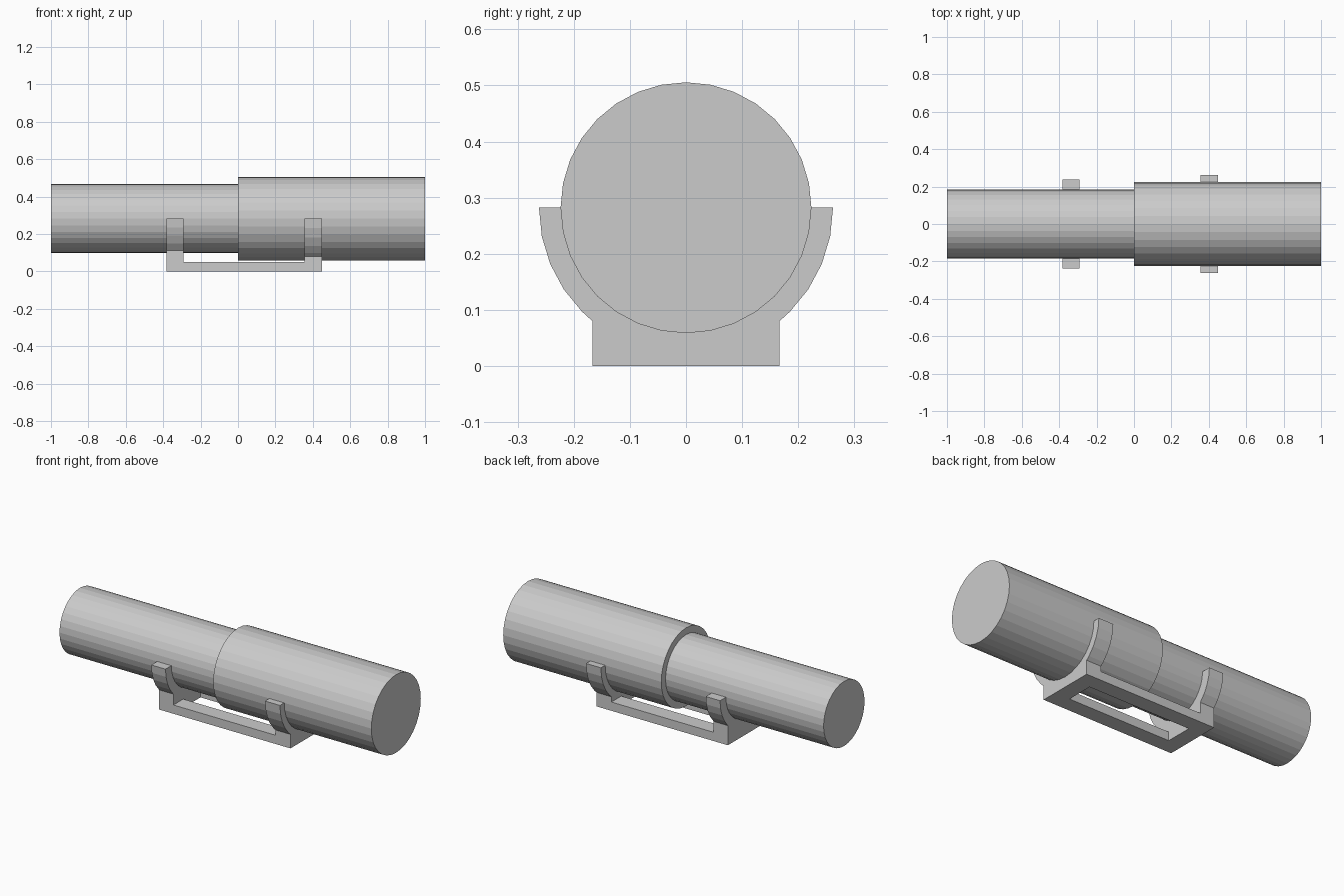
import bpy, bmesh, math
from mathutils import Vector

if "Cube" in bpy.data.objects:
    bpy.data.objects.remove(bpy.data.objects["Cube"])

AXIS_Z = 0.282       # height of the tube axis
HALF_W = 0.167       # half width of the stand
STEP = math.pi / 16  # 32-sided round parts

grey = bpy.data.materials.new("light_grey")
grey.diffuse_color = (0.6, 0.6, 0.6, 1)
grey.use_nodes = True
grey.node_tree.nodes["Principled BSDF"].inputs["Base Color"].default_value = grey.diffuse_color


def extrude_x(name, profile, x0, x1):
    """Extrude a closed (y, z) profile from x0 to x1."""
    bm = bmesh.new()
    face = bm.faces.new([bm.verts.new((x0, y, z)) for y, z in profile])
    geom = bmesh.ops.extrude_face_region(bm, geom=[face])["geom"]
    verts = [g for g in geom if isinstance(g, bmesh.types.BMVert)]
    bmesh.ops.translate(bm, verts=verts, vec=Vector((x1 - x0, 0, 0)))
    bmesh.ops.recalc_face_normals(bm, faces=bm.faces)
    mesh = bpy.data.meshes.new(name)
    bm.to_mesh(mesh)
    bm.free()
    mesh.materials.append(grey)
    obj = bpy.data.objects.new(name, mesh)
    bpy.context.collection.objects.link(obj)
    return obj


def arc(r, count):
    """Points on a circle around the tube axis, starting at -y and going down."""
    return [(-r * math.cos(i * STEP), AXIS_Z - r * math.sin(i * STEP)) for i in range(count)]


def cradle_profile(inner, outer):
    """Half ring that merges into a square foot."""
    horn = [p for p in arc(outer, 9) if p[0] < -HALF_W - 0.002]
    foot_z = AXIS_Z - math.sqrt(outer ** 2 - HALF_W ** 2)
    left = horn + [(-HALF_W, foot_z), (-HALF_W, 0)]
    right = [(-y, z) for y, z in reversed(left)]
    return left + right + list(reversed(arc(inner, 17)))


# Two tubes, narrow and wide
extrude_x("narrow_tube", arc(0.185, 32), -1, 0)
extrude_x("wide_tube", arc(0.2235, 32), 0, 1)

# Cradles holding the tubes
extrude_x("narrow_cradle", cradle_profile(0.185, 0.238), -0.382, -0.292)
extrude_x("wide_cradle", cradle_profile(0.2235, 0.262), 0.355, 0.449)

# Rails joining the cradles along the ground
for side, name in ((-1, "front_rail"), (1, "back_rail")):
    a, b = side * HALF_W, side * 0.078
    extrude_x(name, [(a, 0), (b, 0), (b, 0.05), (a, 0.05)], -0.292, 0.355)
